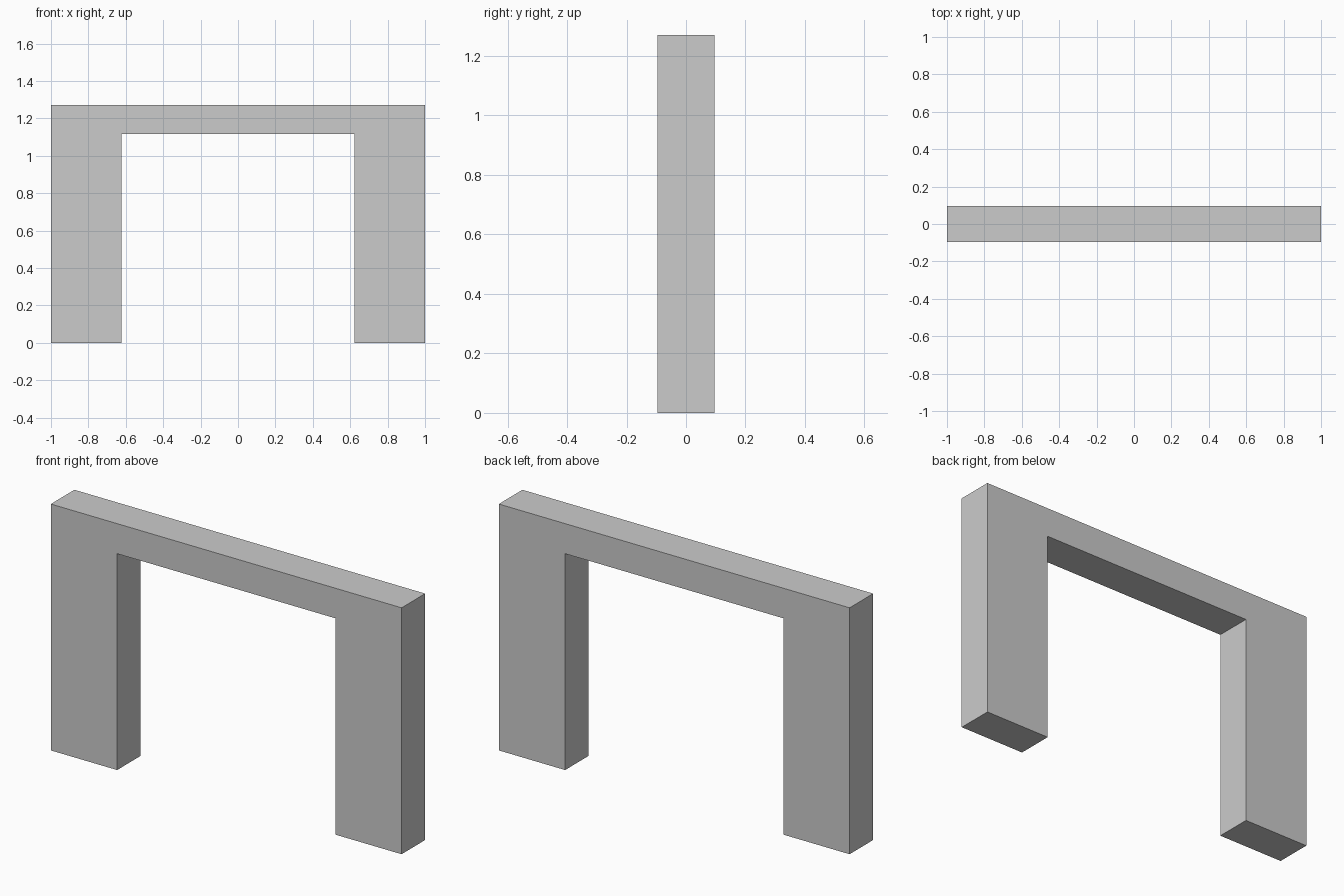
import bpy
import bmesh

if "Cube" in bpy.data.objects:
    bpy.data.objects.remove(bpy.data.objects["Cube"])

HALF_WIDTH, HEIGHT, HALF_DEPTH = 1.0, 1.27, 0.096
OPENING_HALF, OPENING_TOP = 0.622, 1.115

# Right half of the archway outline, mirrored to complete the profile
right = [(OPENING_HALF, OPENING_TOP), (OPENING_HALF, 0),
         (HALF_WIDTH, 0), (HALF_WIDTH, HEIGHT)]
profile = right + [(-x, z) for x, z in reversed(right)]

# Door frame: one solid piece extruded from front to back
bm = bmesh.new()
face = bm.faces.new([bm.verts.new((x, -HALF_DEPTH, z)) for x, z in profile])
extruded = bmesh.ops.extrude_face_region(bm, geom=[face], use_keep_orig=True)
back = [v for v in extruded["geom"] if isinstance(v, bmesh.types.BMVert)]
bmesh.ops.translate(bm, verts=back, vec=(0, 2 * HALF_DEPTH, 0))
bmesh.ops.recalc_face_normals(bm, faces=bm.faces)

mesh = bpy.data.meshes.new("door_frame")
bm.to_mesh(mesh)
bm.free()
bpy.context.collection.objects.link(bpy.data.objects.new("door_frame", mesh))
